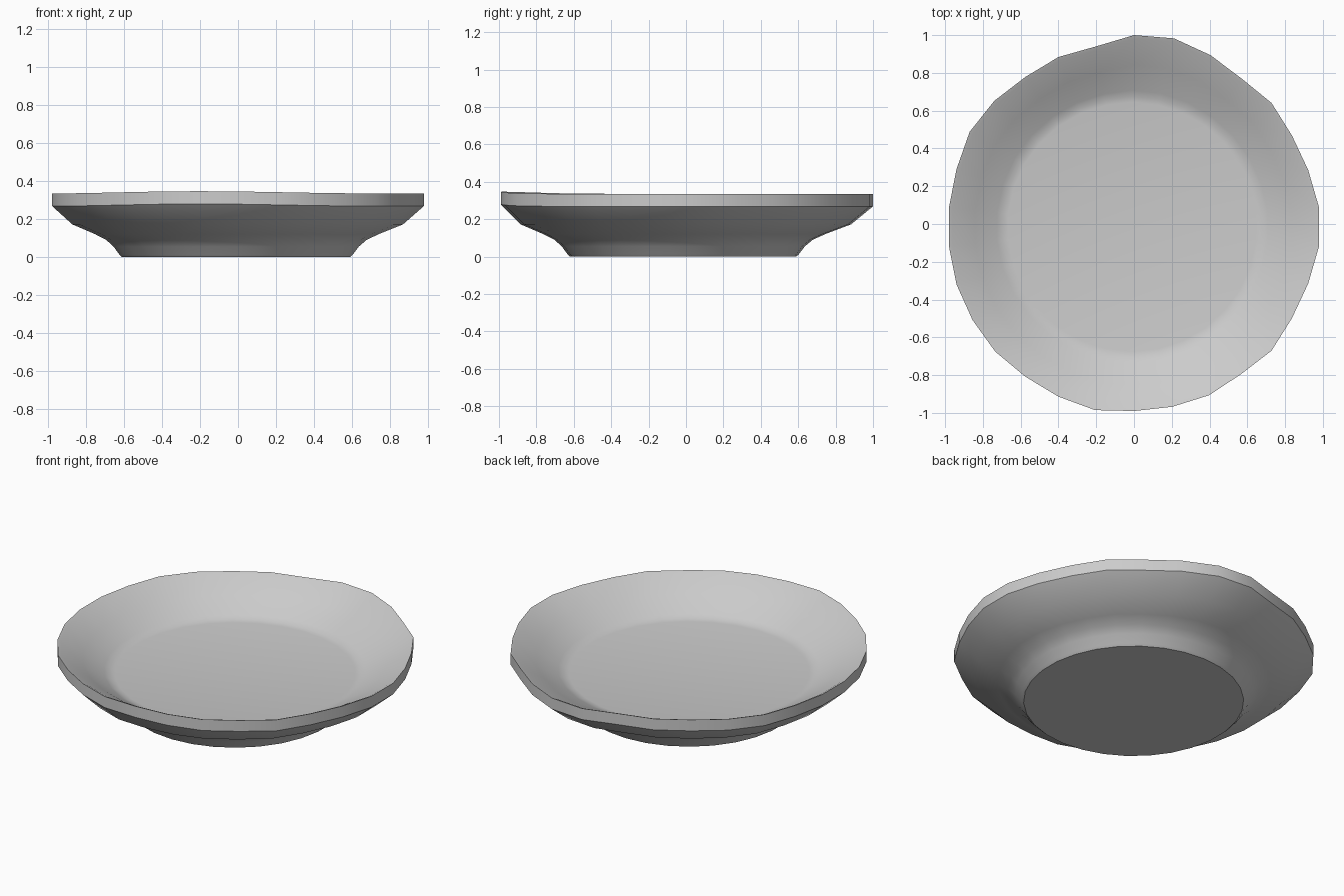
import bpy, bmesh
from math import cos, sin, radians

if "Cube" in bpy.data.objects:
    bpy.data.objects.remove(bpy.data.objects["Cube"])

# Hand-made wobble of the rim: one radius per 12 degree step
RIM = [.985, .97, .966, .98, .97, .995, 1.02, 1.015, .976, .984,
       .98, .996, 1.005, .988, .985, .985, .988, .987, .988, .98,
       .984, .992, .975, .974, .976, .964, .98, .966, .97, .985]
N = len(RIM)

# Profile from foot up the outside, over the rim, down to the floor:
# radius, height, share of the rim wobble
PROFILE = [(.605, 0, 0), (.618, .012, 0), (.65, .055, .05), (.69, .09, .15),
           (.75, .12, .4), (.875, .172, .8), (.983, .268, 1), (.983, .335, 1),
           (.965, .328, 1), (.84, .255, .6), (.72, .188, .1), (.69, .175, 0),
           (.66, .17, 0)]

bm = bmesh.new()
rings = []
for r, z, w in PROFILE:
    ring = []
    for i, rim in enumerate(RIM):
        a = radians(6 + 12 * i)
        rr = r * (1 + w * (rim / .983 - 1))
        lift = .012 * max(0, cos(a - radians(258))) ** 6 if z > .25 else 0
        ring.append(bm.verts.new((rr * cos(a) - .01 * (1 - w),
                                  rr * sin(a) - .015, z + lift)))
    rings.append(ring)

# Walls between the rings, then foot and floor discs
for lo, hi in zip(rings, rings[1:]):
    for i in range(N):
        j = (i + 1) % N
        bm.faces.new((lo[i], lo[j], hi[j], hi[i]))
bm.faces.new(rings[0][::-1])
bm.faces.new(rings[-1])
bmesh.ops.recalc_face_normals(bm, faces=bm.faces)

mesh = bpy.data.meshes.new("plate")
bm.to_mesh(mesh)
bm.free()
plate = bpy.data.objects.new("plate", mesh)
bpy.context.collection.objects.link(plate)
bpy.context.view_layer.objects.active = plate
plate.select_set(True)
bpy.ops.object.shade_smooth_by_angle(angle=radians(32))
